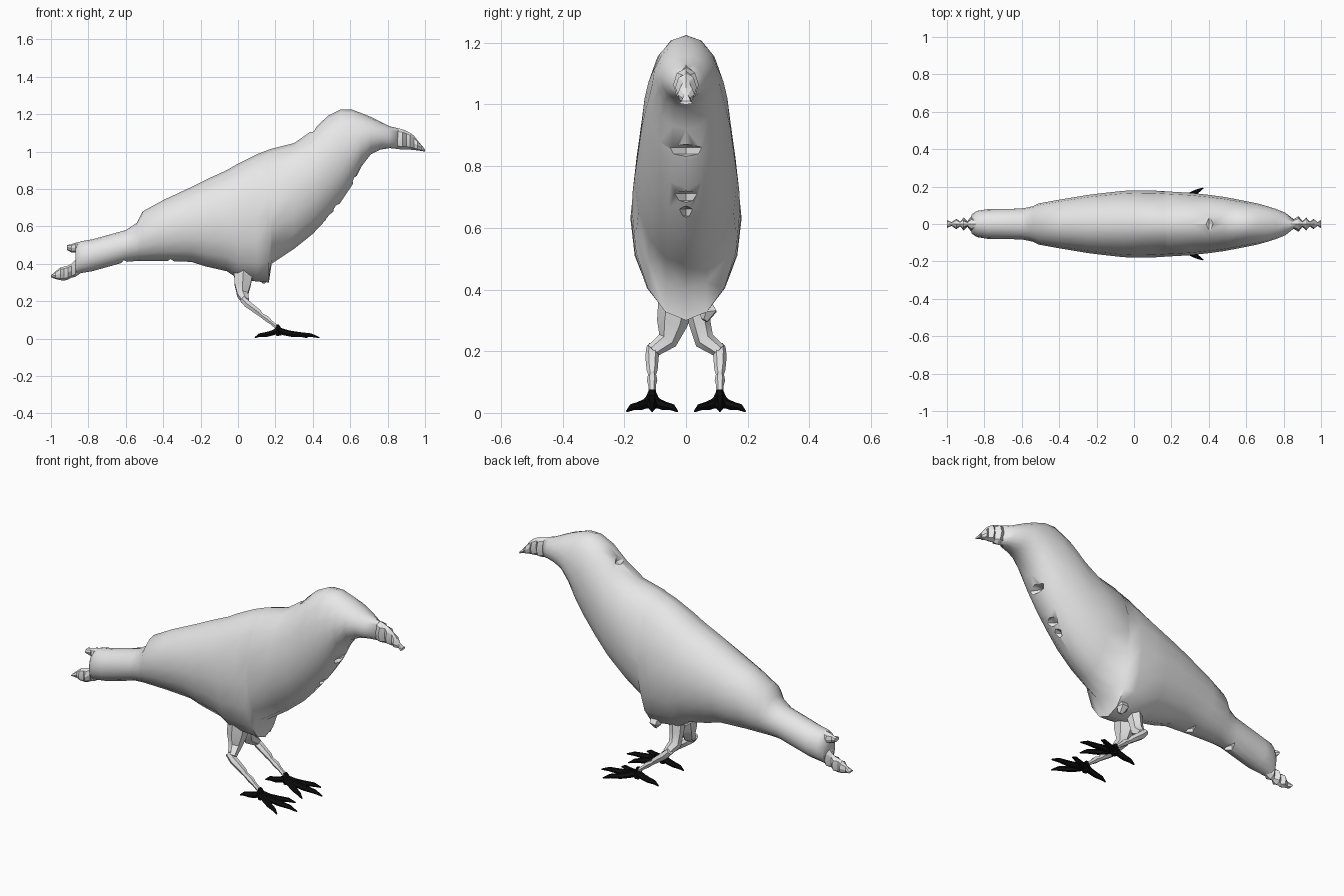
import bpy, bmesh, math
from mathutils import Vector

cube = bpy.data.objects.get("Cube")
if cube:
    bpy.data.objects.remove(cube, do_unlink=True)


def make_material(name, level):
    mat = bpy.data.materials.new(name)
    mat.use_nodes = True
    colour = (level, level, level, 1)
    mat.diffuse_color = colour
    mat.node_tree.nodes["Principled BSDF"].inputs["Base Color"].default_value = colour
    return mat


GREY = make_material("pale grey", 0.8)
BLACK = make_material("black", 0.004)


def skin(name, rings, mat, angle=40):
    """Join equal rings of points into one closed surface."""
    bm = bmesh.new()
    loops = [[bm.verts.new(p) for p in ring] for ring in rings]
    for a, b in zip(loops, loops[1:]):
        for i in range(len(a)):
            j = (i + 1) % len(a)
            bm.faces.new((a[i], a[j], b[j], b[i]))
    bm.faces.new(loops[0])
    bm.faces.new(loops[-1])
    bmesh.ops.recalc_face_normals(bm, faces=bm.faces)
    mesh = bpy.data.meshes.new(name)
    bm.to_mesh(mesh)
    bm.free()
    mesh.materials.append(mat)
    obj = bpy.data.objects.new(name, mesh)
    bpy.context.collection.objects.link(obj)
    smooth(obj, angle)
    return obj


def smooth(obj, angle):
    bpy.ops.object.select_all(action="DESELECT")
    obj.select_set(True)
    bpy.context.view_layer.objects.active = obj
    bpy.ops.object.shade_smooth_by_angle(angle=math.radians(angle))


def loft(name, stations, sides, angle=40):
    """Upright elliptical sections: x, bottom, top, half width."""
    rings = []
    for x, low, high, half in stations:
        mid, tall = (low + high) / 2, (high - low) / 2
        turns = [math.tau * i / sides for i in range(sides)]
        rings.append([(x, half * math.sin(t), mid + tall * math.cos(t)) for t in turns])
    return skin(name, rings, GREY, angle)


def tube(name, path, radii, mat, ref, sides=6, angle=40):
    """Round limb along a path with a radius at each point."""
    pts = [Vector(p) for p in path]
    rings = []
    for k, p in enumerate(pts):
        along = (pts[min(k + 1, len(pts) - 1)] - pts[max(k - 1, 0)]).normalized()
        u = along.cross(Vector(ref)).normalized()
        v = along.cross(u)
        turns = [math.tau * i / sides for i in range(sides)]
        rings.append([p + radii[k] * (u * math.cos(t) + v * math.sin(t)) for t in turns])
    return skin(name, rings, mat, angle)


# Body, from the blunt tail to the face
body = loft("body", [
    (-.87, .34, .5, .05), (-.84, .35, .52, .07), (-.78, .36, .53, .08),
    (-.6, .41, .58, .082), (-.54, .415, .62, .095), (-.51, .415, .68, .11),
    (-.4, .415, .74, .13), (-.25, .41, .81, .155), (-.17, .385, .85, .165),
    (-.06, .36, .9, .177), (0, .32, .935, .18), (.1, .305, .985, .179),
    (.165, .3, 1.01, .175), (.18, .4, 1.015, .174), (.3, .48, 1.045, .167),
    (.4, .56, 1.115, .156), (.48, .645, 1.19, .145), (.55, .73, 1.225, .132),
    (.61, .82, 1.224, .12), (.66, .92, 1.205, .11), (.71, .985, 1.185, .096),
    (.76, 1.01, 1.16, .08), (.81, 1.018, 1.135, .06), (.86, 1.015, 1.122, .02)], 16, 60)


# Creases nipped out of the chest, nape and underside
def nip(x, z, long, wide, high):
    bpy.ops.mesh.primitive_uv_sphere_add(segments=4, ring_count=2, location=(x, 0, z))
    cutter = bpy.context.object
    cutter.name = "crease_cutter"
    cutter.scale = (long, wide, high)
    cutter.hide_render = True
    mod = body.modifiers.new("crease", "BOOLEAN")
    mod.operation, mod.solver, mod.object = "DIFFERENCE", "EXACT", cutter
    bpy.context.view_layer.objects.active = body
    bpy.ops.object.modifier_apply(modifier=mod.name)
    bpy.data.objects.remove(cutter, do_unlink=True)


for x, z, wide in ((.63, .85, .075), (.53, .7, .05), (.495, .65, .03)):
    nip(x, z, .05, wide, .022)
nip(.4, 1.125, .025, .06, .03)
for x, z in ((-.61, .41), (-.36, .415)):
    nip(x, z, .02, .05, .04)
smooth(body, 60)


# Pleated beak and tail feathers
def pleated(name, profile, wide, sides=8):
    rows = []
    for k, (x, low, high) in enumerate(profile):
        fade = 1 - .6 * k / len(profile)
        rows.append((x, low, high, wide * fade * (1 if k % 2 else .4)))
    loft(name, rows, sides, 25)


pleated("beak", [
    (.84, 1.015, 1.128), (.88, 1.01, 1.118), (.9, 1.012, 1.11), (.92, 1.01, 1.1),
    (.94, 1.008, 1.085), (.96, 1.006, 1.06), (.98, 1.003, 1.035), (1, 1, 1.012)], .045)
pleated("lower_tail_feather", [
    (-.84, .35, .43), (-.87, .33, .42), (-.89, .325, .4), (-.91, .315, .39),
    (-.93, .31, .385), (-.95, .312, .38), (-.975, .318, .36), (-1, .328, .338)], .045)
pleated("upper_tail_feather", [
    (-.83, .45, .52), (-.87, .46, .512), (-.89, .46, .505), (-.915, .475, .5)], .04)

# Legs and feet
UP, AHEAD = (0, 0, 1), (1, 0, 0)
for side, label in ((1, "left"), (-1, "right")):
    y = side * .11
    hip = .035 if side > 0 else .05
    tube(label + "_thigh",
         [(.03, side * .03, .37), (.025, side * .045, .29), (.025, side * .06, .235), (.04, y, .2)],
         [hip + .01, hip, .033, .022], GREY, AHEAD)
    tube(label + "_shank",
         [(.02, y, .215), (.05, y, .185), (.11, y, .14), (.125, y, .125),
          (.155, y, .105), (.175, y, .088), (.215, y, .055)],
         [.018, .022, .018, .013, .017, .012, .012], GREY, AHEAD, angle=25)
    tube(label + "_ankle", [(.21, y, .075), (.215, y, .045), (.22, y, .015)],
         [.01, .023, .016], BLACK, AHEAD)
    toes = {"back": (.09, 0), "middle": (.435, 0), "outer": (.37, .082), "inner": (.37, -.082)}
    for toe, (tip, spread) in toes.items():
        root = Vector((.215, y, .04))
        end = Vector((tip, y + spread * side, .006))
        path = [root.lerp(end, t) for t in (0, .25, .5, .8, 1)]
        for p, height in zip(path, (.045, .03, .022, .018, .005)):
            p.z = height
        tube(label + "_" + toe + "_toe", path, [.018, .016, .015, .011, .003], BLACK, UP)

# Crumpled flank knob beside the left hip
tube("flank_knob", [(.13, .05, .36), (.135, .075, .325), (.14, .06, .3)],
     [.035, .03, .012], GREY, AHEAD, 5, 20)
